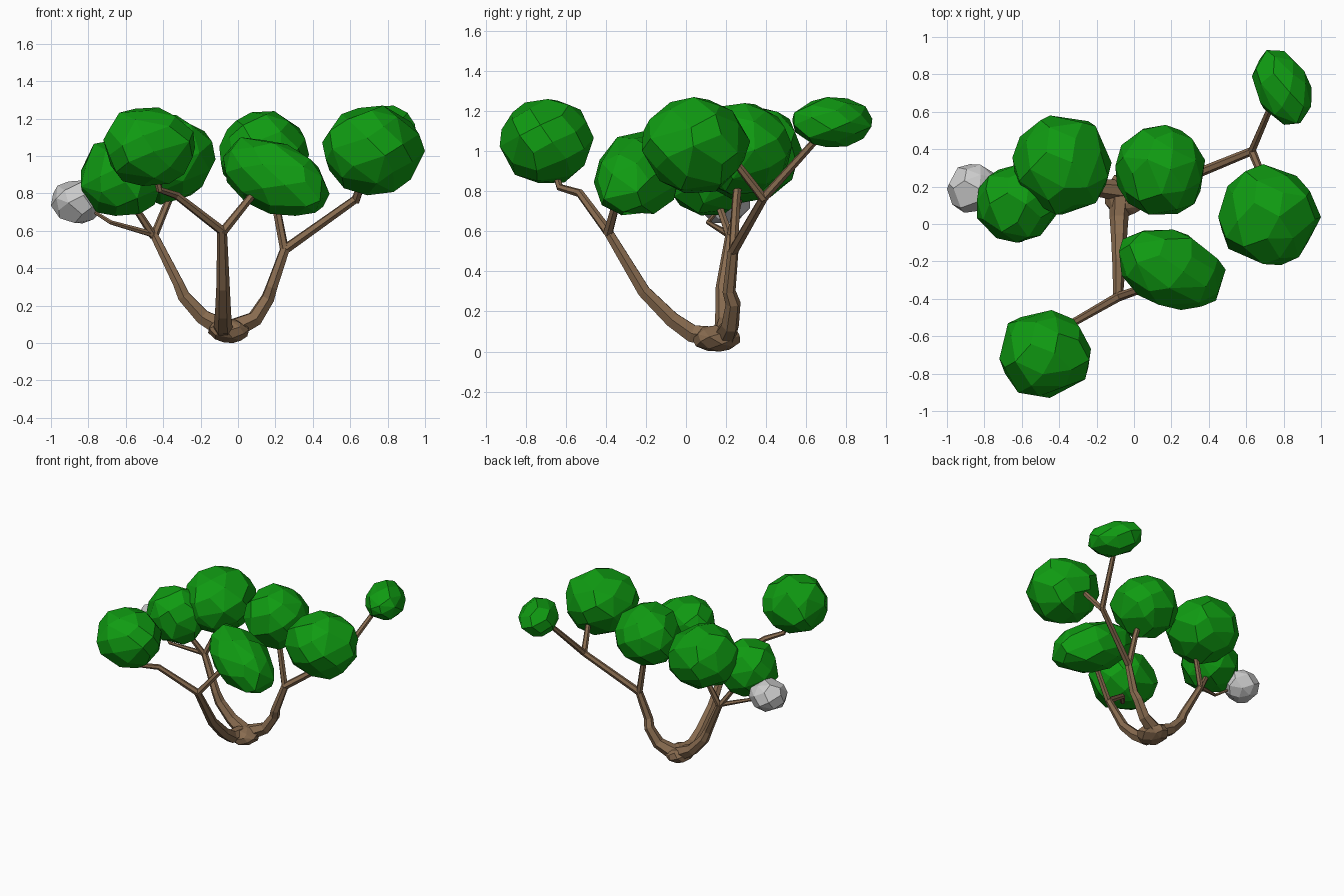
import bpy, bmesh, math, random
from mathutils import Vector

if "Cube" in bpy.data.objects:
    bpy.data.objects.remove(bpy.data.objects["Cube"])

random.seed(7)


def material(name, rgb):
    m = bpy.data.materials.new(name)
    m.diffuse_color = (*rgb, 1)
    m.use_nodes = True
    m.node_tree.nodes["Principled BSDF"].inputs["Base Color"].default_value = m.diffuse_color
    return m


LEAF = material("leaf_green", (0.005, 0.33, 0.006))
BARK = material("bark_brown", (0.25, 0.15, 0.08))


def faceted_blob(name, lo, hi, mat=None, count=42, shear_z=0.0, shear_y=0.0):
    """Faceted convex lump of irregular points, fitted to the box lo..hi."""
    pts = []
    for i in range(count):
        z = 1 - 2 * (i + 0.5) / count
        a = i * math.pi * (3 - math.sqrt(5)) + random.uniform(-0.2, 0.2)
        r = math.sqrt(1 - z * z)
        p = Vector((r * math.cos(a), r * math.sin(a), z)) * random.uniform(0.95, 1.03)
        p.z += shear_z * p.x
        p.y += shear_y * p.x
        pts.append(p)
    for k in range(3):
        a, b = min(p[k] for p in pts), max(p[k] for p in pts)
        for p in pts:
            p[k] = lo[k] + (p[k] - a) / (b - a) * (hi[k] - lo[k])
    bm = bmesh.new()
    for p in pts:
        bm.verts.new(p)
    res = bmesh.ops.convex_hull(bm, input=bm.verts)
    loose = [v for v in bm.verts if not v.link_faces]
    bmesh.ops.delete(bm, geom=loose, context='VERTS')
    # merge nearly coplanar triangles into larger facets
    bmesh.ops.dissolve_limit(bm, angle_limit=math.radians(14),
                             verts=bm.verts, edges=bm.edges)
    bmesh.ops.recalc_face_normals(bm, faces=bm.faces)
    me = bpy.data.meshes.new(name)
    bm.to_mesh(me)
    bm.free()
    if mat:
        me.materials.append(mat)
    ob = bpy.data.objects.new(name, me)
    bpy.context.collection.objects.link(ob)
    return ob


def branch(name, points):
    """Tapering six-sided limb through (x, y, z, radius) points."""
    cu = bpy.data.curves.new(name, 'CURVE')
    cu.dimensions = '3D'
    cu.bevel_depth = 1.0
    cu.bevel_resolution = 1
    cu.use_fill_caps = True
    sp = cu.splines.new('POLY')
    sp.points.add(len(points) - 1)
    for q, (x, y, z, r) in zip(sp.points, points):
        q.co = (x, y, z, 1)
        q.radius = r
    sp.use_smooth = False
    cu.materials.append(BARK)
    ob = bpy.data.objects.new(name, cu)
    bpy.context.collection.objects.link(ob)


# root lump on the ground
faceted_blob("trunk_base", (-0.16, 0.03, 0.0), (0.06, 0.27, 0.13), BARK, 30)

# three main limbs
branch("front_limb", [(-0.07, 0.17, 0.07, 0.06), (-0.08, 0.03, 0.09, 0.05),
                      (-0.08, -0.07, 0.16, 0.043), (-0.08, -0.21, 0.30, 0.036),
                      (-0.085, -0.39, 0.60, 0.026)])
branch("right_limb", [(-0.04, 0.19, 0.07, 0.06), (0.09, 0.22, 0.13, 0.045),
                      (0.16, 0.235, 0.24, 0.038), (0.18, 0.215, 0.30, 0.033),
                      (0.25, 0.235, 0.50, 0.027)])
branch("left_limb", [(-0.06, 0.18, 0.07, 0.06), (-0.19, 0.19, 0.14, 0.045),
                     (-0.29, 0.185, 0.25, 0.038), (-0.32, 0.18, 0.32, 0.032),
                     (-0.45, 0.22, 0.58, 0.024)])

# forks that carry the foliage
branch("front_left_fork", [(-0.085, -0.39, 0.60, 0.025), (-0.33, -0.53, 0.79, 0.021),
                           (-0.42, -0.63, 0.82, 0.019), (-0.45, -0.67, 0.95, 0.016)])
branch("front_right_fork", [(-0.085, -0.39, 0.59, 0.025), (0.06, -0.34, 0.77, 0.021),
                            (0.15, -0.28, 0.86, 0.018)])
branch("right_inner_fork", [(0.25, 0.235, 0.49, 0.024), (0.20, 0.25, 0.75, 0.022),
                            (0.15, 0.27, 0.95, 0.02)])
branch("right_outer_fork", [(0.25, 0.235, 0.50, 0.027), (0.63, 0.39, 0.77, 0.023),
                            (0.75, 0.67, 1.08, 0.018)])
branch("right_side_twig", [(0.63, 0.39, 0.76, 0.023), (0.70, 0.22, 0.98, 0.019)])
branch("left_inner_fork", [(-0.45, 0.22, 0.57, 0.022), (-0.36, 0.27, 0.79, 0.02),
                           (-0.35, 0.30, 0.92, 0.018)])
branch("left_outer_fork", [(-0.45, 0.22, 0.57, 0.022), (-0.56, 0.16, 0.74, 0.018),
                           (-0.60, 0.13, 0.85, 0.016)])
branch("left_twig", [(-0.45, 0.22, 0.58, 0.018), (-0.68, 0.11, 0.645, 0.012),
                     (-0.83, 0.19, 0.74, 0.008)])

# foliage clumps
faceted_blob("foliage_back_left", (-0.65, 0.05, 0.74), (-0.12, 0.58, 1.22), LEAF)
faceted_blob("foliage_left", (-0.84, -0.10, 0.68), (-0.40, 0.32, 1.10), LEAF)
faceted_blob("foliage_centre", (-0.10, 0.05, 0.78), (0.38, 0.53, 1.24), LEAF)
faceted_blob("foliage_right", (0.45, -0.22, 0.79), (1.0, 0.32, 1.27), LEAF)
faceted_blob("foliage_front_right", (-0.08, -0.46, 0.68), (0.49, -0.03, 1.10), LEAF,
             shear_z=-0.4, shear_y=-0.25)
faceted_blob("foliage_front_left", (-0.72, -0.93, 0.84), (-0.23, -0.46, 1.26), LEAF)
faceted_blob("foliage_far_right", (0.63, 0.53, 1.02), (0.95, 0.93, 1.27), LEAF,
             count=34, shear_y=-0.3)

# bare grey clump
faceted_blob("grey_clump", (-1.0, 0.06, 0.64), (-0.72, 0.32, 0.87), None, 30)
